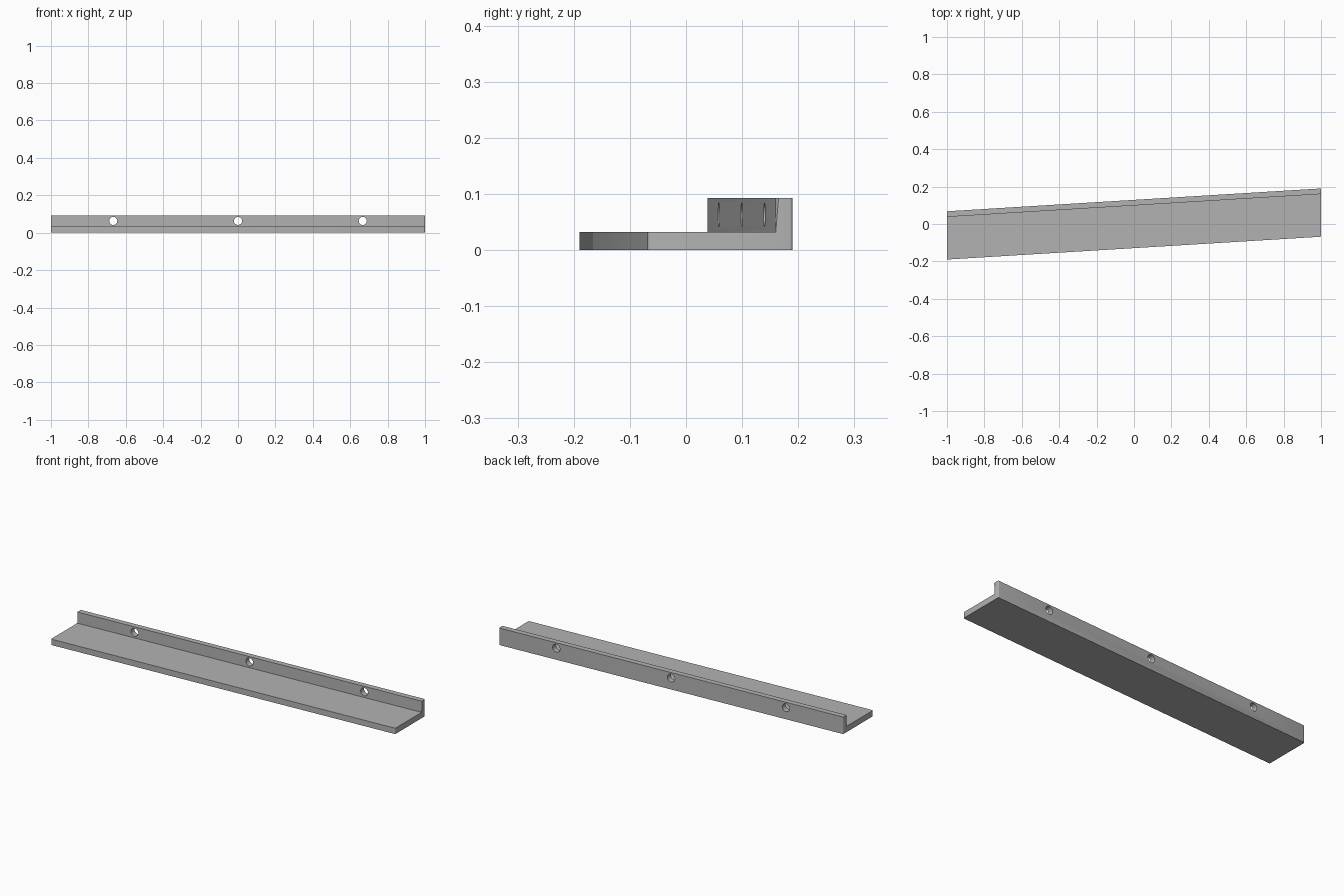
import bpy, bmesh
from math import radians

if "Cube" in bpy.data.objects:
    bpy.data.objects.remove(bpy.data.objects["Cube"])

SLOPE = 0.061          # sideways skew along the length
FLOOR, TOP = 0.032, 0.093
FRONT, INNER, BACK = -0.129, 0.099, 0.129

grey = bpy.data.materials.new("plain grey")
grey.use_nodes = True
colour = (0.45, 0.45, 0.45, 1)
grey.diffuse_color = colour
grey.node_tree.nodes["Principled BSDF"].inputs["Base Color"].default_value = colour

# L-shaped rail: a skewed profile with slightly rounded upright end corners
profile = [(FRONT, 0), (BACK, 0), (BACK, TOP), (INNER, TOP), (INNER, FLOOR), (FRONT, FLOOR)]
bm = bmesh.new()
ends = [[bm.verts.new((x, y + SLOPE * x, z)) for y, z in profile] for x in (-1, 1)]
bm.faces.new(ends[0])
bm.faces.new(ends[1])
for i in range(len(profile)):
    j = (i + 1) % len(profile)
    bm.faces.new((ends[0][i], ends[0][j], ends[1][j], ends[1][i]))
bmesh.ops.recalc_face_normals(bm, faces=bm.faces)
corners = [e for e in bm.edges
           if abs(e.verts[0].co.x - e.verts[1].co.x) < 0.001
           and abs(e.verts[0].co.y - e.verts[1].co.y) < 0.001]
bmesh.ops.bevel(bm, geom=corners, offset=0.005, segments=4, profile=0.5, affect='EDGES')
mesh = bpy.data.meshes.new("shelf_rail")
bm.to_mesh(mesh)
bm.free()
rail = bpy.data.objects.new("shelf_rail", mesh)
bpy.context.collection.objects.link(rail)
mesh.materials.append(grey)

# Screw holes through the upright wall
for n, x in enumerate((-0.667, 0, 0.667)):
    bpy.ops.mesh.primitive_cylinder_add(vertices=32, radius=0.0215, depth=0.1,
                                        location=(x, 0.114 + SLOPE * x, 0.063),
                                        rotation=(radians(90), 0, 0))
    cutter = bpy.context.object
    cutter.name = f"hole_cutter_{n + 1}"
    cutter.data.materials.append(grey)
    cut = rail.modifiers.new(f"screw_hole_{n + 1}", 'BOOLEAN')
    cut.operation = 'DIFFERENCE'
    cut.solver = 'EXACT'
    cut.object = cutter

# Apply the cuts, then remove the cutters
bpy.ops.object.select_all(action='DESELECT')
rail.select_set(True)
bpy.context.view_layer.objects.active = rail
for cut in list(rail.modifiers):
    cutter = cut.object
    bpy.ops.object.modifier_apply(modifier=cut.name)
    bpy.data.objects.remove(cutter)
bpy.ops.object.shade_smooth_by_angle(angle=radians(30))
